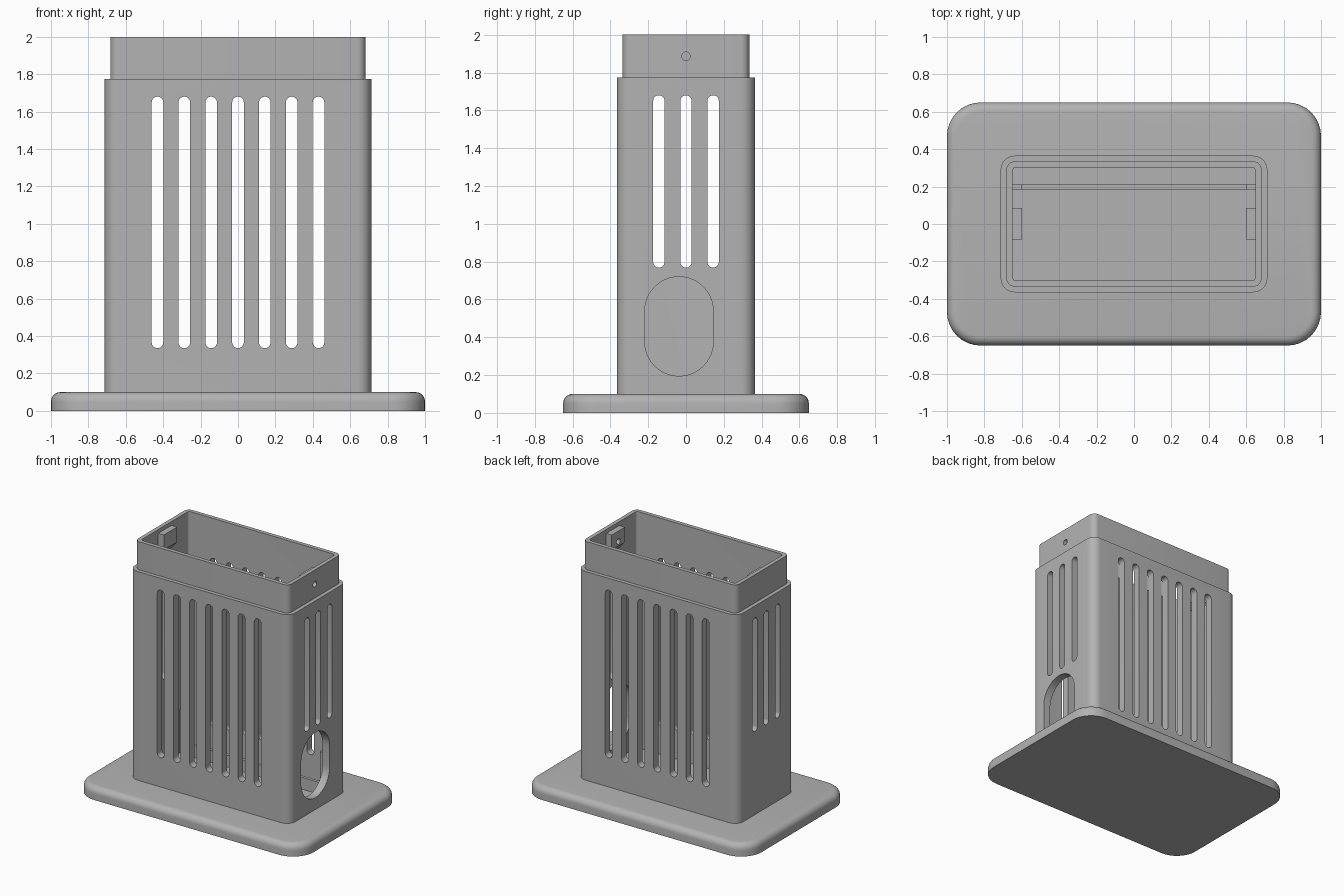
import bpy, bmesh
from math import sin, cos, pi, radians
from mathutils import Vector

if "Cube" in bpy.data.objects:
    bpy.data.objects.remove(bpy.data.objects["Cube"])

GREY = (0.45, 0.45, 0.45, 1)
grey = bpy.data.materials.new("grey plastic")
grey.diffuse_color = GREY
grey.use_nodes = True
grey.node_tree.nodes["Principled BSDF"].inputs["Base Color"].default_value = GREY


def new_object(name, bm):
    bmesh.ops.recalc_face_normals(bm, faces=bm.faces)
    mesh = bpy.data.meshes.new(name)
    bm.to_mesh(mesh)
    bm.free()
    mesh.materials.append(grey)
    obj = bpy.data.objects.new(name, mesh)
    bpy.context.collection.objects.link(obj)
    return obj


def rounded_rect(hx, hy, r, n=8):
    """Outline of a rectangle with rounded corners."""
    pts = []
    for q, (sx, sy) in enumerate([(1, 1), (-1, 1), (-1, -1), (1, -1)]):
        for i in range(n + 1):
            a = pi / 2 * (q + i / n)
            pts.append((sx * (hx - r) + r * cos(a), sy * (hy - r) + r * sin(a)))
    return pts


def loft(bm, rings):
    """Skin closed rings of equal size and cap both ends."""
    rows = [[bm.verts.new(p) for p in ring] for ring in rings]
    for a, b in zip(rows, rows[1:]):
        for i in range(len(a)):
            j = (i + 1) % len(a)
            bm.faces.new((a[i], a[j], b[j], b[i]))
    bm.faces.new(rows[0][::-1])
    bm.faces.new(rows[-1])


def rect_loft(name, sections):
    bm = bmesh.new()
    loft(bm, [[(x, y, z) for x, y in rounded_rect(hx, hy, r)]
              for hx, hy, r, z in sections])
    return new_object(name, bm)


def capsule(bm, axis, u, z0, z1, r, start, end, n=12):
    """Upright rounded slot, extruded along x or y."""
    pts = []
    for centre, turn in ((z1 - r, 0), (z0 + r, pi)):
        for i in range(n + 1):
            a = turn + pi * i / n
            pts.append((u + r * cos(a), centre + r * sin(a)))
    loft(bm, [[(d, p, z) if axis == "x" else (p, d, z) for p, z in pts]
              for d in (start, end)])


def cut(obj, cutter):
    cutter.hide_render = True
    mod = obj.modifiers.new("cut", "BOOLEAN")
    mod.operation, mod.solver, mod.object = "DIFFERENCE", "EXACT", cutter
    bpy.context.view_layer.objects.active = obj
    bpy.ops.object.modifier_apply(modifier=mod.name)


def box(name, x, y, z):
    bm = bmesh.new()
    loft(bm, [[(x[0], y[0], h), (x[1], y[0], h), (x[1], y[1], h), (x[0], y[1], h)]
              for h in z])
    return new_object(name, bm)


# Base plate with a rounded upper rim
R = 0.05
sections = [(1, 0.65, 0.18, 0)]
for i in range(7):
    a = pi / 2 * i / 6
    inset = R * (1 - cos(a))
    sections.append((1 - inset, 0.65 - inset, 0.18 - inset, 0.1 - R + R * sin(a)))
base = rect_loft("base_plate", sections)

# Hollow housing with a stepped neck
housing = rect_loft("housing", [
    (0.713, 0.365, 0.075, 0.09), (0.713, 0.365, 0.075, 1.775),
    (0.682, 0.335, 0.045, 1.775), (0.682, 0.335, 0.045, 2.0),
    (0.65, 0.303, 0.02, 2.0), (0.65, 0.303, 0.02, 0.105)])

# Vent slots front to back
PITCH = 0.1435
bm = bmesh.new()
for i in range(-3, 4):
    capsule(bm, "y", i * PITCH, 0.335, 1.68, 0.031, -1, 1)
front_cutter = new_object("front_slot_cutter", bm)

# Vent slots side to side, and the large opening on the left side
bm = bmesh.new()
for i in (-1, 0, 1):
    capsule(bm, "x", i * PITCH, 0.768, 1.68, 0.03, -1, 1)
capsule(bm, "x", -0.037, 0.195, 0.72, 0.181, 0.5, 1, 20)
side_cutter = new_object("side_slot_cutter", bm)

# Screw hole on the left side
bm = bmesh.new()
capsule(bm, "x", 0, 1.864, 1.909, 0.022, 0.5, 1)
screw_cutter = new_object("screw_hole_cutter", bm)

for cutter in (front_cutter, side_cutter, screw_cutter):
    cut(housing, cutter)

# Wedge-bottomed tabs and guide rails at both ends of the cavity
inner_parts = []
for side, s in (("left", 1), ("right", -1)):
    profile = [(0.652, 1.97), (0.6, 1.97), (0.6, 1.85), (0.652, 1.79)]
    bm = bmesh.new()
    loft(bm, [[(s * x, y, z) for x, z in profile] for y in (-0.083, 0.085)])
    tab = new_object(side + "_tab", bm)
    if s > 0:
        cut(tab, screw_cutter)
    rail = box(side + "_guide_rail", sorted((s * 0.6, s * 0.652)),
               (0.185, 0.21), (0.1, 0.45))
    inner_parts += [tab, rail]

# Low rib across the floor
inner_parts.append(box("floor_rib", (-0.6, 0.6), (0.185, 0.21), (0.1, 0.2)))

for cutter in (front_cutter, side_cutter, screw_cutter):
    bpy.data.objects.remove(cutter)

# Smooth the rounded corners, keep edges sharp
bpy.ops.object.select_all(action="DESELECT")
for obj in [base, housing] + inner_parts:
    obj.select_set(True)
bpy.context.view_layer.objects.active = housing
bpy.ops.object.shade_smooth_by_angle(angle=radians(30))
